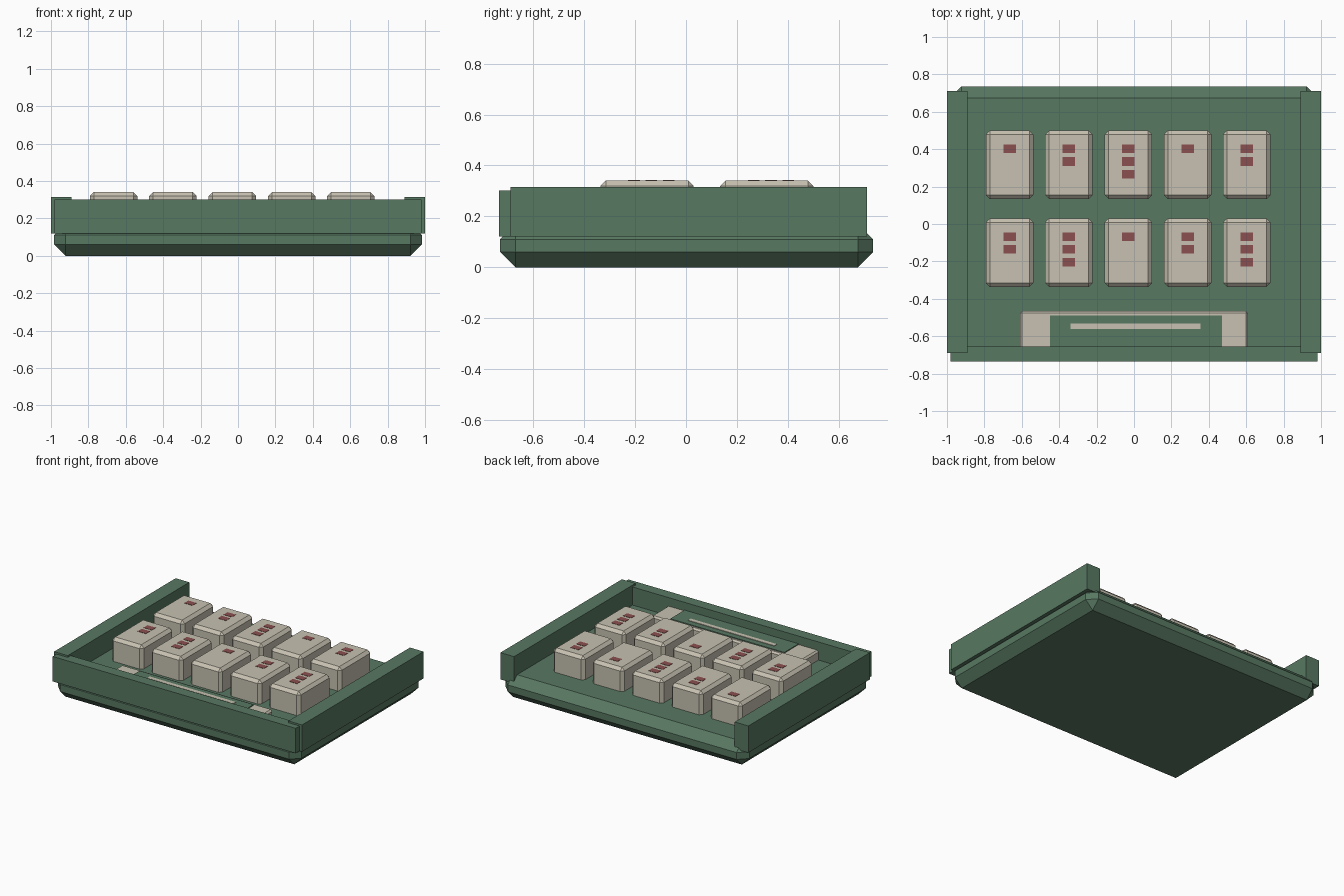
import bpy
import bmesh

cube = bpy.data.objects.get("Cube")
if cube:
    bpy.data.objects.remove(cube, do_unlink=True)


def material(name, colour):
    mat = bpy.data.materials.new(name)
    mat.use_nodes = True
    mat.diffuse_color = (*colour, 1)
    mat.node_tree.nodes["Principled BSDF"].inputs["Base Color"].default_value = (*colour, 1)
    return mat


green = material("muted green", (0.098, 0.188, 0.122))
beige = material("warm beige", (0.57, 0.535, 0.44))
red = material("dusty red", (0.26, 0.08, 0.08))


def box(name, low, high, mat, bevel=0):
    """Box between two corners, with optional flat chamfers on all edges."""
    bm = bmesh.new()
    bmesh.ops.create_cube(bm, size=1)
    for v in bm.verts:
        v.co = [(a + b) / 2 + c * (b - a) for a, b, c in zip(low, high, v.co)]
    if bevel:
        bmesh.ops.bevel(bm, geom=bm.edges[:], offset=bevel, segments=1,
                        profile=0.5, affect='EDGES')
    mesh = bpy.data.meshes.new(name)
    bm.to_mesh(mesh)
    bm.free()
    mesh.materials.append(mat)
    obj = bpy.data.objects.new(name, mesh)
    bpy.context.collection.objects.link(obj)
    return obj


# Chamfered base and raised rim, open at the back
box("base", (-0.983, -0.73, 0), (0.983, 0.735, 0.17), green, 0.06)
box("front_wall", (-0.98, -0.735, 0.12), (0.98, -0.655, 0.302), green)
box("left_wall", (0.89, -0.69, 0.12), (1, 0.71, 0.315), green)
box("right_wall", (-1, -0.69, 0.12), (-0.89, 0.71, 0.315), green)

# Keys in two rows, each with painted marks
key_top = 0.34
columns = [-0.665, -0.348, -0.03, 0.287, 0.603]
rows = {"back": (0.317, [1, 2, 3, 1, 2]), "front": (-0.153, [2, 3, 1, 2, 3])}
for row, (y, counts) in rows.items():
    for i, (x, count) in enumerate(zip(columns, counts)):
        box(f"{row}_key_{i}", (x - 0.127, y - 0.183, 0.13),
            (x + 0.127, y + 0.183, key_top), beige, 0.021)
        for n in range(count):
            my = y + 0.085 - n * 0.068
            box(f"{row}_key_{i}_mark_{n}", (x - 0.033, my - 0.023, key_top - 0.003),
                (x + 0.033, my + 0.023, key_top + 0.002), red)

# Front holder with green panel and narrow bar
box("holder", (-0.61, -0.68, 0.15), (0.61, -0.465, 0.24), beige, 0.012)
box("holder_panel", (-0.45, -0.67, 0.16), (0.47, -0.49, 0.246), green)
box("holder_bar", (-0.34, -0.562, 0.2), (0.355, -0.532, 0.25), beige)
